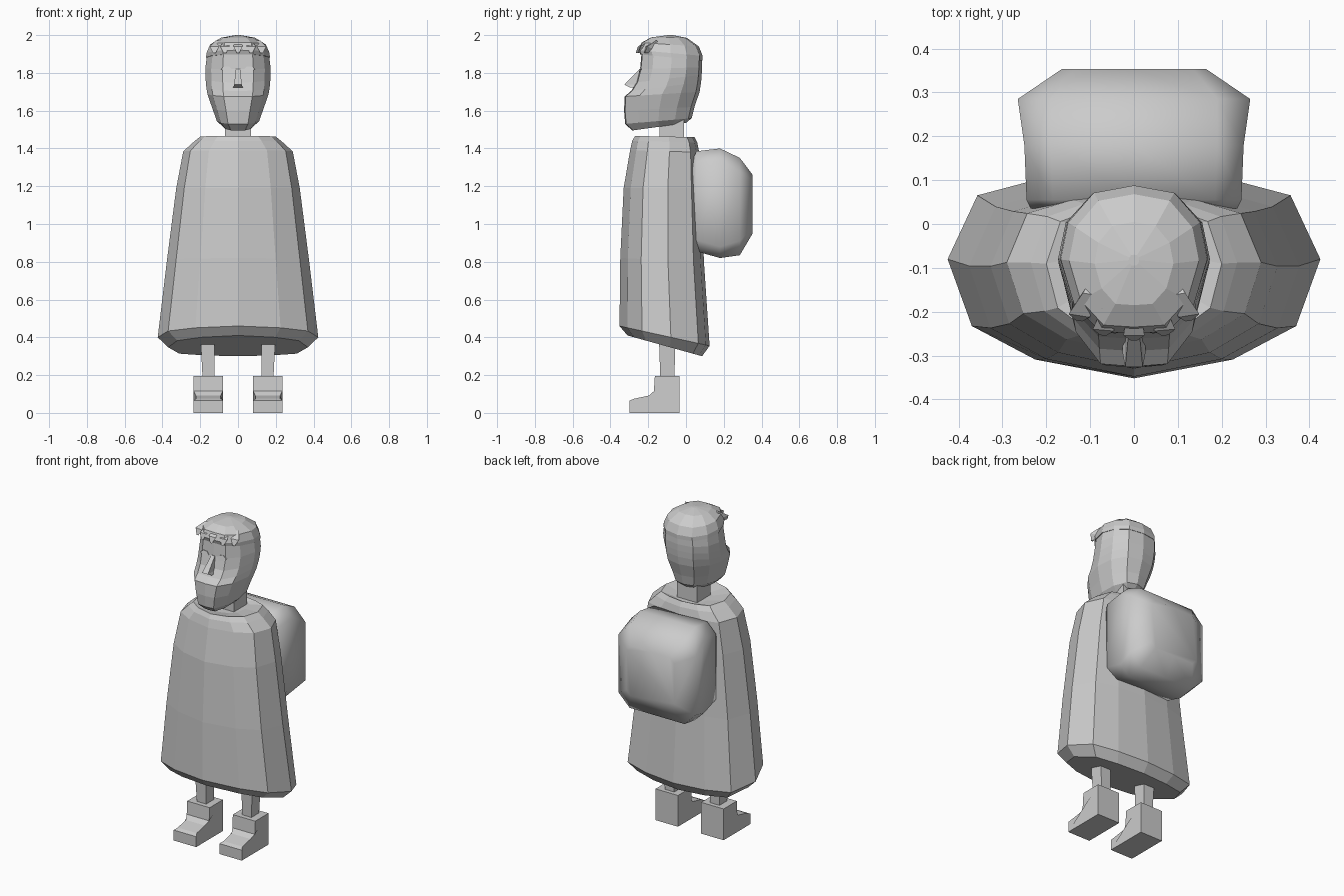
import bpy, bmesh
from mathutils import Vector

if "Cube" in bpy.data.objects:
    bpy.data.objects.remove(bpy.data.objects["Cube"], do_unlink=True)

grey = bpy.data.materials.new("plain grey")
grey.use_nodes = True
grey.diffuse_color = (0.6, 0.6, 0.6, 1)
grey.node_tree.nodes["Principled BSDF"].inputs["Base Color"].default_value = (0.6, 0.6, 0.6, 1)


def loft(name, rings, smooth=False):
    """Skin a list of equal-length point rings and cap both ends."""
    bm = bmesh.new()
    loops = [[bm.verts.new(p) for p in ring] for ring in rings]
    for a, b in zip(loops, loops[1:]):
        for i in range(len(a)):
            j = (i + 1) % len(a)
            bm.faces.new((a[i], a[j], b[j], b[i]))
    bm.faces.new(loops[0])
    bm.faces.new(loops[-1])
    bmesh.ops.recalc_face_normals(bm, faces=bm.faces)
    for f in bm.faces:
        f.smooth = smooth
    mesh = bpy.data.meshes.new(name)
    bm.to_mesh(mesh)
    bm.free()
    mesh.materials.append(grey)
    obj = bpy.data.objects.new(name, mesh)
    bpy.context.collection.objects.link(obj)
    return obj


def body_rings(half, levels):
    """Scale a mirrored unit outline to (front z, back z, half width, front y, back y)."""
    outline = half + [(-x, y) for x, y in half[-2:0:-1]]
    rings = []
    for zf, zb, hx, yf, yb in levels:
        mid, hy = (yf + yb) / 2, (yb - yf) / 2
        rings.append([(x * hx, mid + y * hy, zf + (zb - zf) * (y + 1) / 2)
                      for x, y in outline])
    return rings


def box_ring(hx, y0, y1, z, cx=0):
    return [(cx - hx, y0, z), (cx + hx, y0, z), (cx + hx, y1, z), (cx - hx, y1, z)]


# Cloak: flared, with a turned-under hem that drops toward the back
cloak_half = [(0, -1), (.53, -.82), (.87, -.5), (1, .14), (.84, .75), (.48, .92), (0, 1)]
loft("cloak", body_rings(cloak_half, [
    (.41, .30, .37, -.31, .085),
    (.46, .355, .425, -.352, .125),
    (.82, .80, .376, -.348, .095),
    (1.19, 1.19, .327, -.33, .08),
    (1.39, 1.38, .29, -.296, .07),
    (1.44, 1.43, .235, -.285, .06),
    (1.466, 1.46, .20, -.27, .045),
    (1.447, 1.447, .10, -.19, .02)]))

# Neck
loft("neck", [box_ring(.07, -.14, -.01, 1.43), box_ring(.07, -.14, -.01, 1.6)])

# Head with a long jutting chin
head_half = [(0, -1), (.47, -.97), (.82, -.6), (1, 0), (.9, .5), (.55, .9), (0, 1)]
loft("head", body_rings(head_half, [
    (1.495, 1.535, .08, -.285, .0),
    (1.53, 1.56, .112, -.322, .03),
    (1.60, 1.62, .135, -.328, .045),
    (1.675, 1.70, .162, -.325, .072),
    (1.705, 1.75, .168, -.29, .08),
    (1.75, 1.79, .172, -.262, .083),
    (1.82, 1.83, .173, -.243, .085),
    (1.91, 1.89, .163, -.235, .083),
    (1.95, 1.94, .14, -.22, .065)]))

# Hair cap with an overhanging front edge
loft("hair_cap", body_rings(head_half, [
    (1.898, 1.865, .169, -.242, .087),
    (1.92, 1.89, .167, -.25, .088),
    (1.96, 1.94, .148, -.235, .068),
    (1.988, 1.985, .09, -.185, .005),
    (2.0, 2.0, .012, -.095, -.07)]))

# Fringe: wedge-shaped locks over the forehead
for i, (x, y) in enumerate([(-.125, -.205), (-.07, -.238), (0, -.25), (.07, -.238), (.125, -.205)]):
    top = Vector((x * .8, y + .045, 1.972))
    tip = Vector((x, y - .016, 1.905))
    side = Vector((.024, .3 * x * .1, 0))
    loft(f"fringe_lock_{i + 1}", [
        [top - side * .7, top + side * .7, top + Vector((0, .03, -.02))],
        [tip - side + Vector((0, .012, .035)), tip + side + Vector((0, .012, .035)),
         tip + Vector((0, .05, .02))],
        [tip - side * .3, tip + side * .3, tip + Vector((0, .02, 0))]])

# Nose: narrow bridge widening to a pointed tip
loft("nose", [box_ring(.012, -.246, -.21, 1.82), box_ring(.02, -.326, -.21, 1.738),
              box_ring(.026, -.295, -.21, 1.722)])

# Paired parts
for name, s in (("left", 1), ("right", -1)):
    # Almond eye plate
    almond = [(.028, 1.815), (.045, 1.833), (.07, 1.835), (.09, 1.82), (.07, 1.806), (.042, 1.803)]
    loft(f"{name}_eye", [[(s * x, y - (1.82 - z) * .25, z) for x, z in almond]
                         for y in (-.245, -.236)])

    # Leg tapering toward the ankle
    loft(f"{name}_leg", [box_ring(.031, -.135, -.062, .15, s * .155),
                         box_ring(.039, -.145, -.055, .45, s * .162)])

    # Boot: side profile extruded across its width, with a bevelled toe top
    profile = [(-.035, 0), (-.298, 0), (-.298, .065), (-.275, .075), (-.195, .092),
               (-.17, .115), (-.165, .195), (-.035, .195)]
    rings = []
    for x in (.08, .235):
        inward = .012 if x < .15 else -.012
        rings.append([(s * (x + (inward if z > .07 and y < -.18 else 0)), y, z)
                      for y, z in profile])
    loft(f"{name}_boot", rings)

# Backpack: soft block, each section a chamfered rectangle
pack = []
for y, hx, z0, z1, c in [(.035, .235, .90, 1.34, .05), (.055, .245, .855, 1.385, .06),
                         (.18, .25, .82, 1.40, .06), (.285, .265, .835, 1.35, .075),
                         (.353, .165, .95, 1.26, .03)]:
    pack.append([(-hx + c, y, z0), (0, y, z0), (hx - c, y, z0), (hx, y, z0 + c),
                 (hx, y, z1 - c), (hx - c, y, z1), (0, y, z1), (-hx + c, y, z1),
                 (-hx, y, z1 - c), (-hx, y, z0 + c)])
loft("backpack", pack, smooth=True)
